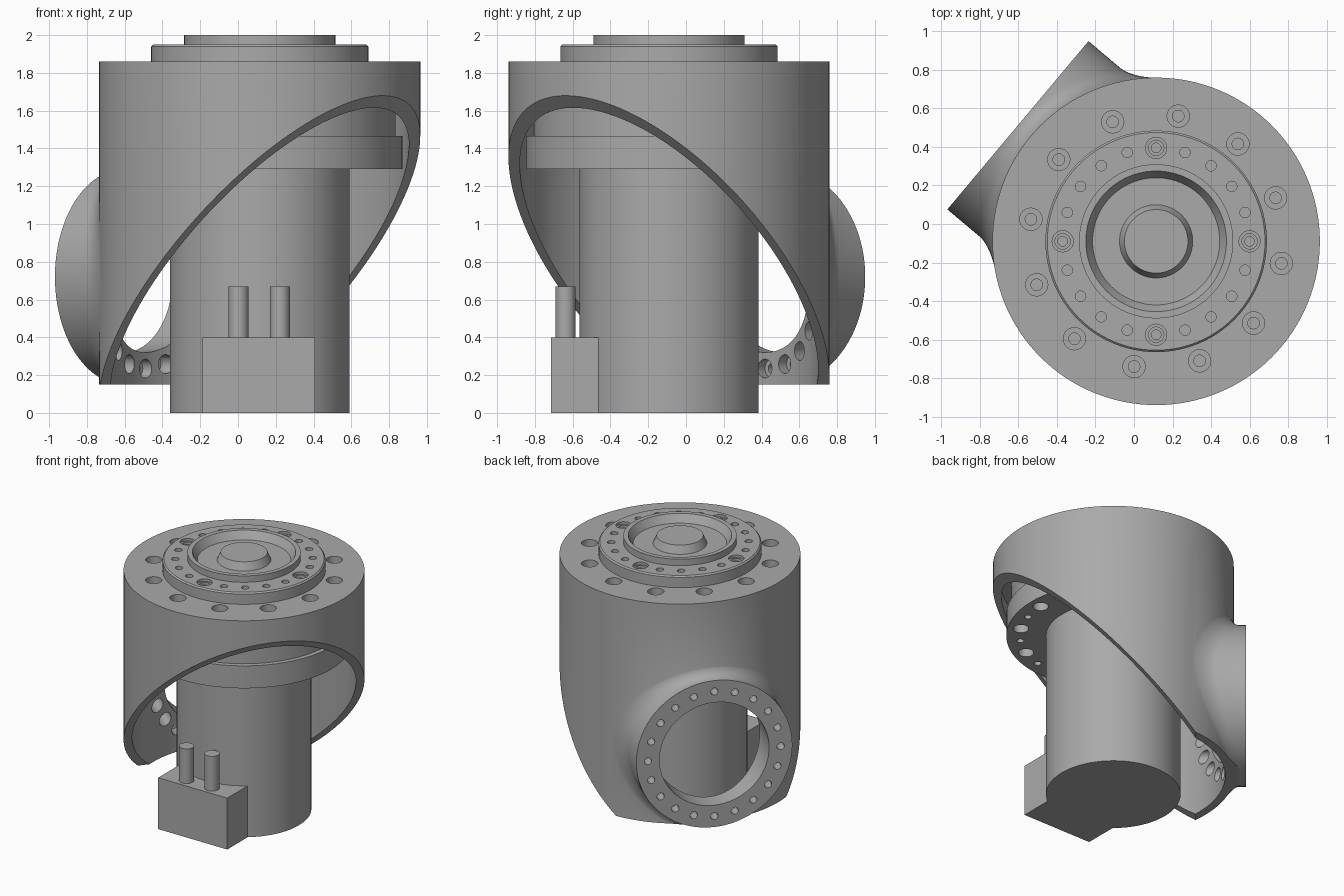
import bpy, bmesh
from math import sin, cos, pi, radians, sqrt
from mathutils import Matrix

default = bpy.data.objects.get("Cube")
if default:
    bpy.data.objects.remove(default)

# One material for the whole assembly
metal = bpy.data.materials.new("grey_metal")
metal.use_nodes = True
GREY = (0.4, 0.4, 0.4, 1)
metal.diffuse_color = GREY
metal.node_tree.nodes["Principled BSDF"].inputs["Base Color"].default_value = GREY

# Main axis frame: local x points toward the side port
AXIS = Matrix.Translation((0.115, -0.09, 0))
FRAME = AXIS @ Matrix.Rotation(radians(140), 4, 'Z')
R_OUT, R_IN, R_BOSS = 0.85, 0.79, 0.57
PORT_Z, PORT_FACE = 0.72, 0.937
PORT = FRAME @ Matrix.Translation((0, 0, PORT_Z)) @ Matrix.Rotation(pi / 2, 4, 'Y')


def polar(r, degrees, z=0):
    a = radians(degrees)
    return Matrix.Translation((r * cos(a), r * sin(a), z))


def loft(bm, rings, mat):
    """Skin a list of closed point rings and cap both ends."""
    loops = [[bm.verts.new(mat @ Matrix.Translation(p).translation) for p in ring] for ring in rings]
    n = len(loops[0])
    for a, b in zip(loops, loops[1:]):
        for i in range(n):
            j = (i + 1) % n
            bm.faces.new((a[i], a[j], b[j], b[i]))
    bm.faces.new(loops[0][::-1])
    bm.faces.new(loops[-1])


def lathe(bm, profile, mat, segs=32):
    """Solid of revolution from (radius, height) pairs."""
    angles = [2 * pi * i / segs for i in range(segs)]
    loft(bm, [[(r * cos(a), r * sin(a), z) for a in angles] for r, z in profile], mat)


def finish(name, bm):
    bmesh.ops.recalc_face_normals(bm, faces=bm.faces[:])
    mesh = bpy.data.meshes.new(name)
    bm.to_mesh(mesh)
    bm.free()
    mesh.materials.append(metal)
    obj = bpy.data.objects.new(name, mesh)
    bpy.context.collection.objects.link(obj)
    return obj


def turned(name, profile, mat=AXIS, segs=96):
    bm = bmesh.new()
    lathe(bm, profile, mat, segs)
    return finish(name, bm)


def combine(obj, tool, operation='DIFFERENCE'):
    """Apply a boolean, then discard the tool."""
    mod = obj.modifiers.new("bool", 'BOOLEAN')
    mod.operation, mod.object, mod.solver = operation, tool, 'EXACT'
    bpy.context.view_layer.update()
    graph = bpy.context.evaluated_depsgraph_get()
    mesh = bpy.data.meshes.new_from_object(obj.evaluated_get(graph))
    obj.modifiers.clear()
    obj.data = mesh
    bpy.data.objects.remove(tool)


def drill(obj, holes):
    """Cut (profile, matrix) holes in one pass."""
    bm = bmesh.new()
    for profile, mat in holes:
        lathe(bm, profile, mat, 24)
    combine(obj, finish("drill", bm))


# Housing shell
housing = turned("housing", [(R_OUT, 0.02), (R_OUT, 1.86)], segs=128)

# Side port boss with a fillet that follows the shell wall
FILLET, SEGS = 0.09, 96
rings = []
steps = [(R_BOSS + FILLET, None)]
steps += [(R_BOSS + FILLET * (1 - sin(a)), FILLET * (1 - cos(a)) - 0.003)
          for a in (pi / 2 * k / 8 for k in range(9))]
for r, lift in steps:
    ring = []
    for i in range(SEGS):
        a = 2 * pi * i / SEGS
        t, z = r * sin(a), PORT_Z + r * cos(a)
        wall = sqrt(R_OUT ** 2 - t * t)
        s = 0.4 if lift is None else min(wall + lift, PORT_FACE - 0.002)
        ring.append((s, t, z))
    rings.append(ring)
rings.append([(PORT_FACE, t, z) for s, t, z in rings[-1]])
bm = bmesh.new()
loft(bm, rings, FRAME)
combine(housing, finish("boss", bm), 'UNION')

# Hollow interior, port bore and slanted lower opening
combine(housing, turned("cavity", [(R_IN, -0.3), (R_IN, 1.7)], segs=128))
combine(housing, turned("bore", [(0.4, 0.3), (0.4, 1.2)], PORT, 64))
slope = [(-1.5, 2.375), (0.58, 0.15), (1.5, 0.15), (1.5, -0.5), (-1.5, -0.5)]
bm = bmesh.new()
loft(bm, [[(s, t, z) for s, z in slope] for t in (-1.5, 1.5)], FRAME)
combine(housing, finish("opening", bm))

# Port bolt holes, counterbored from inside, and top counterbored holes
port_hole = [(0.05, 0.5), (0.05, 0.85), (0.027, 0.85), (0.027, 1.0)]
top_hole = [(0.03, 1.74), (0.03, 1.78), (0.058, 1.78), (0.058, 1.9)]
drill(housing, [(port_hole, PORT @ polar(0.485, 18 * k)) for k in range(20)]
      + [(top_hole, AXIS @ polar(0.66, 20 + 30 * k)) for k in range(12)])

# Output flange: stepped disc with chamfered recess and raised centre
flange = turned("output_flange", [
    (0.3, 1.8), (0.575, 1.8), (0.575, 1.94), (0.565, 1.95), (0.40, 1.95), (0.40, 2.0),
    (0.365, 2.0), (0.33, 1.94), (0.19, 1.94), (0.165, 2.0)])
screw_hole = [(0.025, 1.89), (0.025, 1.91), (0.04, 1.91), (0.04, 1.93), (0.055, 1.93), (0.055, 2.0)]
pin_hole = [(0.027, 1.89), (0.027, 2.0)]
drill(flange, [(screw_hole if k % 5 == 0 else pin_hole, AXIS @ polar(0.485, 18 * k))
               for k in range(20)])

# Motor body with its mounting disc
motor = turned("motor_body", [
    (0.475, 0), (0.475, 1.29), (0.755, 1.29), (0.755, 1.465), (0.72, 1.465), (0.72, 1.705)])
small = [(0.025, 1.2), (0.025, 1.4)]
large = [(0.055, 1.2), (0.055, 1.4)]
drill(motor, [(large if k % 2 else small, AXIS @ polar(0.66, -16 - 15 * k)) for k in range(24)])

# Connector block and its two plugs
bm = bmesh.new()
block = [(-0.187, -0.715), (0.408, -0.715), (0.408, -0.4), (-0.187, -0.4)]
loft(bm, [[(x, y, z) for x, y in block] for z in (0, 0.4)], Matrix())
parts = [housing, flange, motor, finish("connector_block", bm)]
for side, x in (("right", 0.003), ("left", 0.222)):
    parts.append(turned(side + "_plug", [(0.053, 0.38), (0.053, 0.67)],
                        Matrix.Translation((x, -0.637, 0)), 32))

# Smooth curved walls, keep machined edges sharp
bpy.ops.object.select_all(action='DESELECT')
for part in parts:
    part.select_set(True)
bpy.context.view_layer.objects.active = housing
bpy.ops.object.shade_smooth_by_angle(angle=radians(30))
